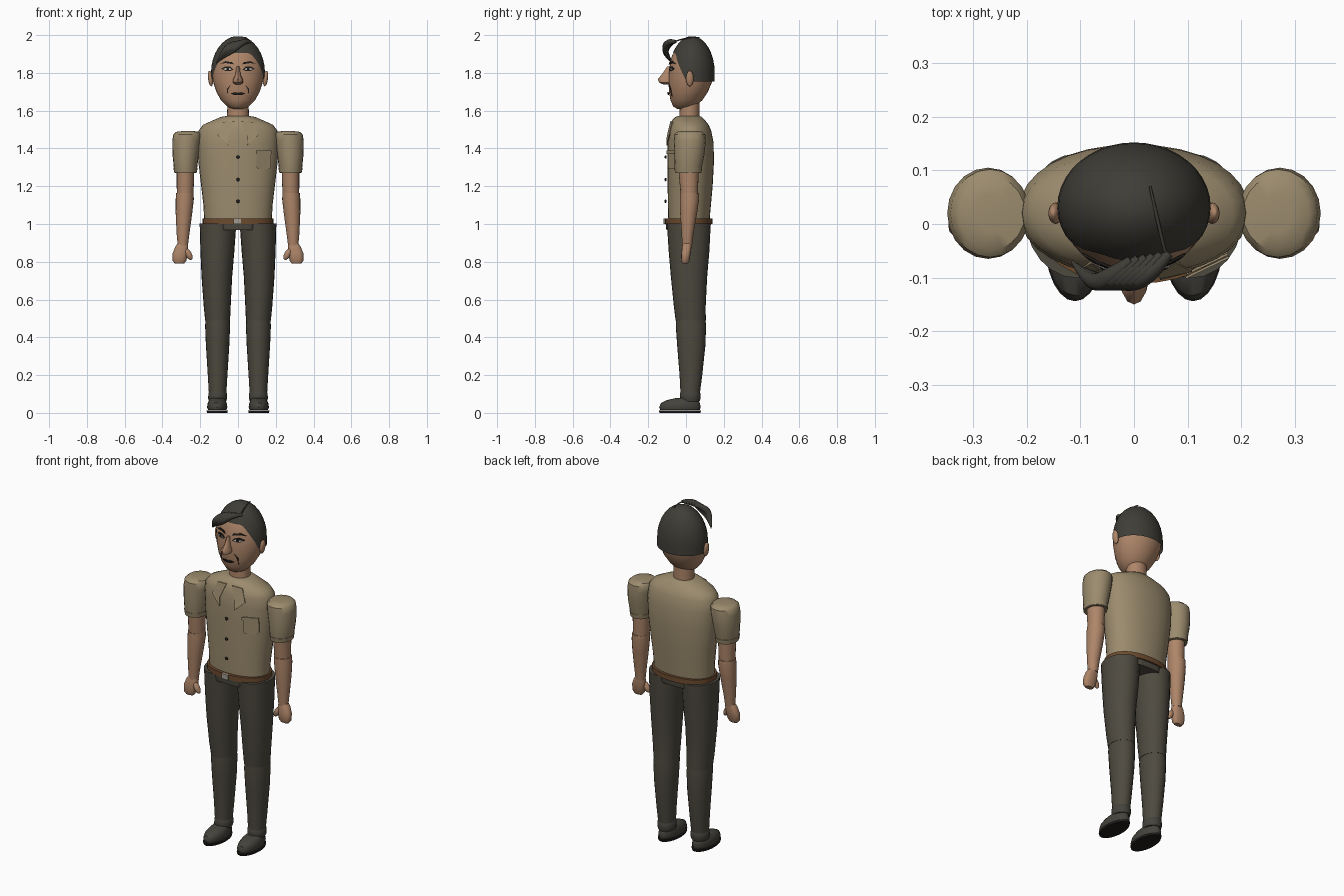
import bpy, bmesh, math
from mathutils import Vector
from mathutils.bvhtree import BVHTree

cube = bpy.data.objects.get("Cube")
if cube:
    bpy.data.objects.remove(cube, do_unlink=True)


def material(name, r, g, b):
    m = bpy.data.materials.new(name)
    m.use_nodes = True
    m.diffuse_color = (r, g, b, 1)
    m.node_tree.nodes["Principled BSDF"].inputs["Base Color"].default_value = (r, g, b, 1)
    return m


SHIRT = material("khaki shirt", .33, .26, .155)
TROUSER = material("dark trousers", .075, .068, .05)
HAIR = material("dark hair", .05, .047, .038)
SKIN = material("skin", .42, .235, .14)
BELT = material("brown leather", .15, .07, .028)
SHOE = material("shoe grey", .06, .056, .046)
INK = material("feature black", .015, .013, .011)
METAL = material("buckle metal", .36, .33, .28)
WHITE = material("eye white", .5, .47, .42)


def finish(name, bm, mat, angle=40):
    bmesh.ops.recalc_face_normals(bm, faces=bm.faces)
    me = bpy.data.meshes.new(name)
    bm.to_mesh(me)
    bm.free()
    ob = bpy.data.objects.new(name, me)
    bpy.context.collection.objects.link(ob)
    me.materials.append(mat)
    bpy.ops.object.select_all(action='DESELECT')
    ob.select_set(True)
    bpy.context.view_layer.objects.active = ob
    bpy.ops.object.shade_smooth_by_angle(angle=math.radians(angle))
    return ob


def skin_rings(bm, rings):
    for a, b in zip(rings, rings[1:]):
        for i in range(len(a)):
            j = (i + 1) % len(a)
            bm.faces.new((a[i], a[j], b[j], b[i]))


def loft(name, sections, mat, n=24, power=2, sx=1):
    """Closed stack of superellipses: (z, centre x, centre y, radius x, radius y)."""
    bm = bmesh.new()
    rings = []
    for z, cx, cy, rx, ry in sections:
        ring = []
        for i in range(n):
            a = 2 * math.pi * i / n
            c, s = math.cos(a), math.sin(a)
            ring.append(bm.verts.new((
                sx * (cx + rx * math.copysign(abs(c) ** (2 / power), c)),
                cy + ry * math.copysign(abs(s) ** (2 / power), s), z)))
        rings.append(ring)
    skin_rings(bm, rings)
    bm.faces.new(rings[0])
    bm.faces.new(rings[-1])
    return finish(name, bm, mat)


def ball(name, loc, scale, mat, tilt=0):
    bm = bmesh.new()
    bmesh.ops.create_uvsphere(bm, u_segments=14, v_segments=10, radius=1)
    ob = finish(name, bm, mat)
    ob.location, ob.scale, ob.rotation_euler.y = loc, scale, tilt
    return ob


def box(name, loc, size, mat):
    bm = bmesh.new()
    bmesh.ops.create_cube(bm, size=1)
    bmesh.ops.scale(bm, vec=size, verts=bm.verts)
    bmesh.ops.translate(bm, vec=loc, verts=bm.verts)
    return finish(name, bm, mat)


def strand(name, pts, depth, mat):
    """Tapered round strand through points (x, y, z, thickness)."""
    cu = bpy.data.curves.new(name, 'CURVE')
    cu.dimensions = '3D'
    cu.bevel_depth, cu.bevel_resolution, cu.resolution_u = depth, 2, 6
    sp = cu.splines.new('NURBS')
    sp.points.add(len(pts) - 1)
    for p, (x, y, z, r) in zip(sp.points, pts):
        p.co, p.radius = (x, y, z, 1), r
    sp.use_endpoint_u, sp.order_u = True, 3
    cu.use_fill_caps = True
    cu.materials.append(mat)
    ob = bpy.data.objects.new(name, cu)
    bpy.context.collection.objects.link(ob)
    return ob


def plate(name, outline, target, mat, sx=1, gap=.004, thick=.005):
    """Thin sheet laid on the front of a target, outline given in x and z."""
    bm = bmesh.new()
    tb = bmesh.new()
    tb.from_mesh(target.data)
    tree = BVHTree.FromBMesh(tb)
    tb.free()
    verts = []
    for x, z in outline:
        hit = tree.ray_cast(Vector((sx * x, -1, z)), Vector((0, 1, 0)))[0]
        verts.append(bm.verts.new((sx * x, (hit.y if hit else -.08) - gap, z)))
    f = bm.faces.new(verts)
    top = bmesh.ops.extrude_face_region(bm, geom=[f])["geom"]
    bmesh.ops.translate(bm, vec=(0, -thick, 0),
                        verts=[v for v in top if isinstance(v, bmesh.types.BMVert)])
    return finish(name, bm, mat, 20)


# Torso, neck and belt
torso = loft("shirt_body", [
    (1.0, 0, .015, .178, .108), (1.1, 0, .018, .183, .114), (1.2, 0, .022, .195, .119),
    (1.33, 0, .025, .21, .123), (1.43, 0, .024, .214, .122), (1.495, 0, .02, .208, .113),
    (1.525, 0, .018, .185, .102), (1.55, 0, .014, .13, .086), (1.567, 0, .014, .09, .07),
    (1.572, 0, .016, .06, .055)], SHIRT, 32, 2.15)
loft("neck", [(1.54, 0, .018, .058, .053), (1.66, 0, .02, .056, .052)], SKIN)
loft("belt", [(1.0, 0, .015, .188, .126), (1.03, 0, .015, .188, .126)], BELT, 32, 2.2)
box("belt_buckle", (-.004, -.112, 1.015), (.04, .012, .03), METAL)
loft("pelvis", [(.968, 0, .012, .094, .116), (1.005, 0, .012, .097, .12)], TROUSER, 32, 5)

# Collar, pocket and buttons
for side, s in (("left", 1), ("right", -1)):
    plate(side + "_collar", [(.018, 1.545), (.08, 1.54), (.108, 1.47), (.048, 1.415),
                             (.05, 1.465)], torso, SHIRT, s)
plate("chest_pocket", [(.098, 1.385), (.175, 1.385), (.175, 1.30), (.165, 1.29),
                       (.108, 1.29), (.098, 1.30)], torso, SHIRT)
plate("pocket_flap", [(.096, 1.388), (.177, 1.388), (.177, 1.37), (.096, 1.37)],
      torso, SHIRT, gap=.011)
for z in (1.355, 1.235, 1.12):
    ball("shirt_button", (0, -.108, z), (.009, .006, .009), INK)

# Arms and legs
for side, s in (("left", 1), ("right", -1)):
    loft(side + "_sleeve", [
        (1.27, .278, .012, .055, .066), (1.30, .278, .012, .062, .072),
        (1.37, .277, .018, .07, .08), (1.44, .272, .02, .076, .085),
        (1.475, .268, .02, .074, .082), (1.488, .265, .02, .062, .068),
        (1.492, .265, .02, .03, .035)], SHIRT, 20, sx=s)
    loft(side + "_cuff", [(1.272, .278, .012, .06, .07), (1.298, .278, .012, .064, .074)],
         SHIRT, 20, sx=s)
    loft(side + "_upper_arm", [(1.15, .28, .017, .044, .045), (1.29, .278, .014, .047, .054)],
         SKIN, 20, sx=s)
    loft(side + "_forearm", [
        (.885, .292, .006, .027, .026), (.95, .291, .008, .034, .032),
        (1.06, .286, .014, .044, .045), (1.13, .282, .018, .048, .051),
        (1.165, .281, .018, .046, .05)], SKIN, 20, sx=s)
    loft(side + "_hand", [
        (.79, .31, -.004, .024, .014), (.805, .31, -.004, .036, .022),
        (.845, .306, 0, .04, .025), (.88, .298, .004, .034, .025),
        (.90, .293, .006, .024, .022)], SKIN, 16, 2.5, s)
    ball(side + "_thumb", (s * .262, -.008, .84), (.017, .016, .034), SKIN, s * .5)
    loft(side + "_thigh", [
        (.49, .108, .025, .066, .08), (.56, .11, .02, .071, .084), (.72, .112, .016, .081, .096),
        (.86, .109, .016, .09, .108), (1.003, .106, .015, .097, .116)], TROUSER, sx=s)
    loft(side + "_shin", [
        (.10, .108, .022, .046, .051), (.2, .108, .026, .052, .06), (.36, .108, .028, .062, .075),
        (.46, .108, .026, .066, .08), (.51, .108, .025, .063, .077)], TROUSER, sx=s)
    loft(side + "_ankle", [(.06, .108, .022, .045, .05), (.075, .108, .022, .05, .055),
                           (.105, .108, .022, .049, .054), (.112, .108, .022, .044, .05)],
         SHOE, sx=s)
    loft(side + "_shoe", [
        (.014, .11, -.032, .048, .104), (.03, .11, -.032, .054, .11), (.052, .11, -.03, .05, .103),
        (.068, .109, -.018, .043, .082), (.078, .108, 0, .034, .055)], SHOE, sx=s)
    loft(side + "_sole", [(0, .11, -.032, .054, .108), (.012, .11, -.032, .056, .112)],
         INK, sx=s)

# Head
head = loft("head", [
    (1.61, 0, -.012, .03, .035), (1.622, 0, -.008, .058, .06), (1.655, 0, .002, .09, .084),
    (1.70, 0, .013, .115, .103), (1.76, 0, .024, .134, .117), (1.83, 0, .03, .138, .118),
    (1.89, 0, .03, .122, .105), (1.94, 0, .03, .09, .077), (1.97, 0, .03, .04, .035)], SKIN, 32)

# Hair cap with a raised front hairline
bm = bmesh.new()
rings = []
for k in range(10):
    ring = []
    for i in range(40):
        a = 2 * math.pi * i / 40
        front = min(1, max(0, (-.25 - math.sin(a)) / .6))
        low = 1.755 + .15 * front
        z = low + (1.994 - low) * math.sin(k / 9.2 * math.pi / 2)
        r = math.sqrt(max(0, 1 - (max(0, z - 1.8) / .195) ** 2))
        ring.append(bm.verts.new((.143 * r * math.cos(a), .032 + .12 * r * math.sin(a), z)))
    rings.append(ring)
skin_rings(bm, rings)
bm.faces.new(rings[-1])
finish("hair_cap", bm, HAIR)

# Swept fringe and parting strand
for i in range(6):
    t = i / 5
    strand("fringe_lock", [(.065 - .07 * t, -.055 - .012 * t, 1.965 - .004 * t, .5),
                           (.03 - .07 * t, -.098, 1.97 - .02 * t, 1.1),
                           (-.03 - .05 * t, -.115, 1.915 - .01 * t, 1),
                           (-.075 - .04 * t, -.095 + .025 * t, 1.88 - .03 * t, .15)], .017, HAIR)
strand("parting_strand", [(.03, .07, 1.987, .6), (.045, .0, 1.99, 1), (.06, -.06, 1.965, .8)],
       .004, HAIR)

# Face
loft("nose", [(1.738, 0, -.1, .014, .018), (1.748, 0, -.106, .027, .036),
              (1.768, 0, -.106, .025, .044), (1.79, 0, -.096, .014, .033),
              (1.835, 0, -.085, .008, .014)], SKIN, 12)
for side, s in (("left", 1), ("right", -1)):
    ball(side + "_ear", (s * .146, .02, 1.77), (.013, .02, .042), SKIN, s * .12)
    plate(side + "_eyebrow", [(.022, 1.845), (.03, 1.856), (.065, 1.862), (.095, 1.848),
                              (.063, 1.852)], head, INK, s)
    plate(side + "_eye_outline", [(.024, 1.817), (.04, 1.833), (.068, 1.834), (.09, 1.822),
                                  (.066, 1.81), (.04, 1.81)], head, INK, s, .001, .003)
    plate(side + "_eye_white", [(.032, 1.818), (.044, 1.826), (.066, 1.826), (.08, 1.82),
                                (.064, 1.814), (.044, 1.814)], head, WHITE, s, .004, .002)
    plate(side + "_pupil", [(.048, 1.827), (.062, 1.827), (.062, 1.813), (.048, 1.813)],
          head, INK, s, .006, .002)
    plate(side + "_smile_line", [(.038, 1.74), (.058, 1.715), (.056, 1.675), (.052, 1.712)],
          head, INK, s, .002, .003)
plate("mouth", [(-.038, 1.692), (-.012, 1.698), (0, 1.694), (.012, 1.698), (.038, 1.692),
                (.018, 1.682), (-.018, 1.682)], head, INK, gap=.005)
